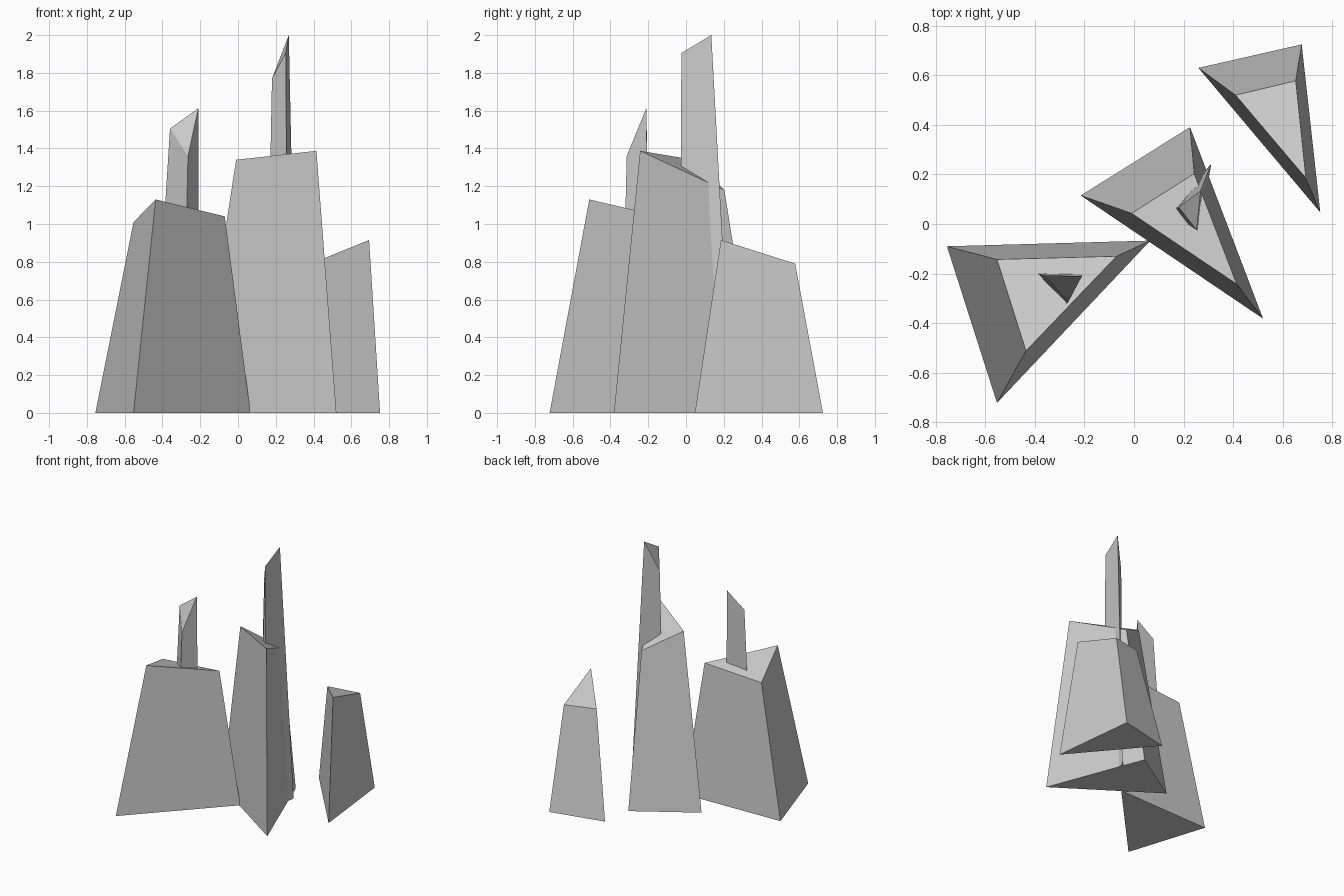
import bpy


def shard(name, base, top):
    """Tapered three-sided prism on the ground with a slanted top."""
    verts = [(x, y, 0) for x, y in base] + top
    n = len(base)
    faces = [tuple(reversed(range(n))), tuple(range(n, 2 * n))]
    faces += [(i, (i + 1) % n, (i + 1) % n + n, i + n) for i in range(n)]
    mesh = bpy.data.meshes.new(name)
    mesh.from_pydata(verts, [], faces)
    mesh.update()
    obj = bpy.data.objects.new(name, mesh)
    bpy.context.collection.objects.link(obj)
    return obj


# Three broad shards, corners listed counter-clockwise from above
shard("left_shard",
      [(-0.755, -0.09), (-0.553, -0.722), (0.066, -0.067)],
      [(-0.553, -0.143, 1.01), (-0.436, -0.512, 1.13), (-0.07, -0.13, 1.04)])
shard("middle_shard",
      [(-0.215, 0.115), (0.521, -0.382), (0.226, 0.391)],
      [(-0.01, 0.043, 1.34), (0.415, -0.243, 1.387), (0.243, 0.203, 1.18)])
shard("right_shard",
      [(0.26, 0.63), (0.752, 0.047), (0.677, 0.725)],
      [(0.41, 0.52, 0.80), (0.694, 0.185, 0.915), (0.653, 0.578, 0.79)])

# Thin spires rising through the left and middle shards
shard("left_spire",
      [(-0.455, -0.18), (-0.295, -0.345), (-0.207, -0.19)],
      [(-0.36, -0.208, 1.505), (-0.265, -0.314, 1.36), (-0.21, -0.21, 1.613)])
shard("middle_spire",
      [(0.145, 0.05), (0.265, -0.027), (0.312, 0.243)],
      [(0.18, 0.068, 1.77), (0.253, -0.025, 1.905), (0.269, 0.134, 2.0)])
